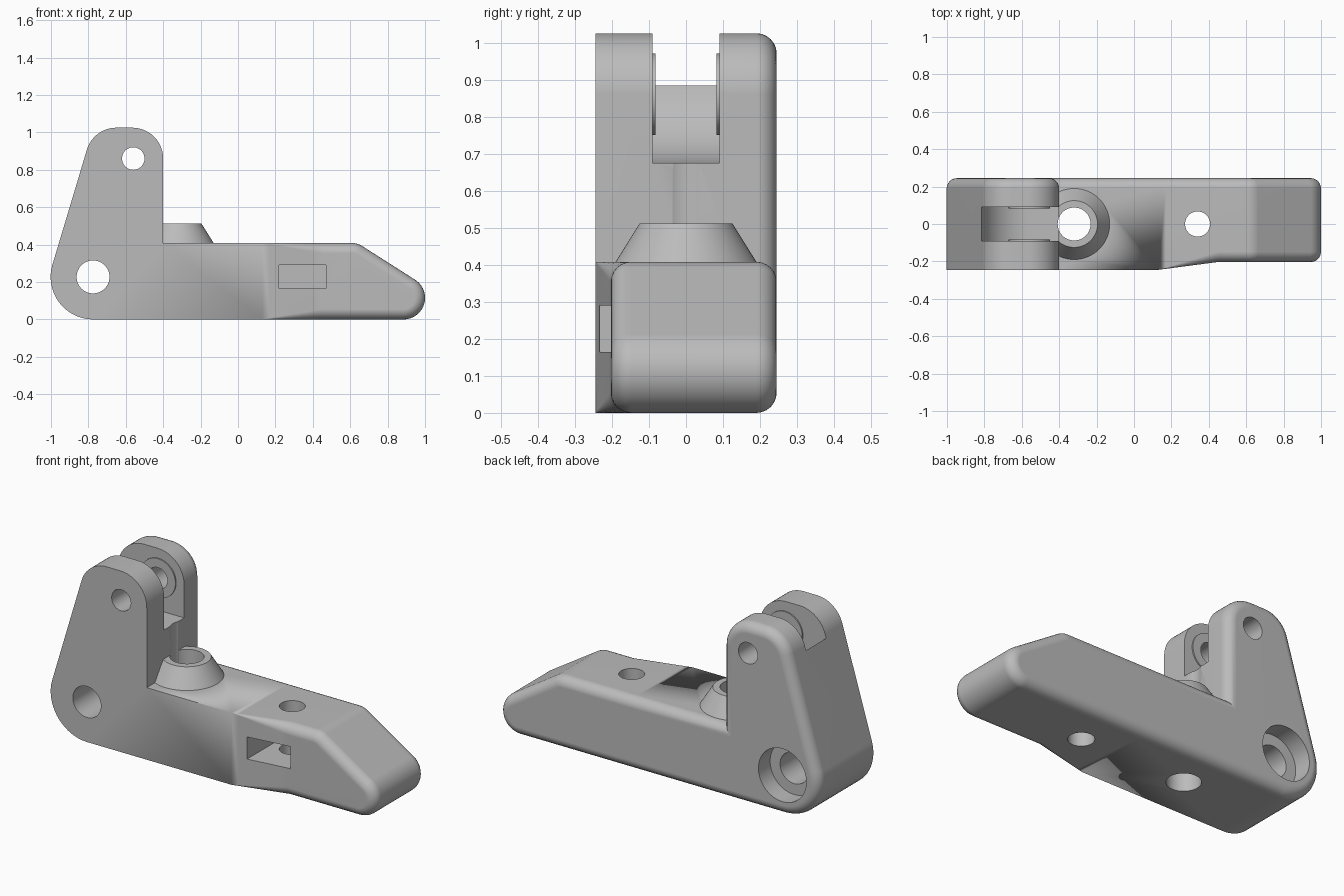
import bpy, bmesh
from math import radians, cos, sin, pi

cube = bpy.data.objects.get("Cube")
if cube:
    bpy.data.objects.remove(cube, do_unlink=True)

grey = bpy.data.materials.new("plain grey")
grey.use_nodes = True
grey.diffuse_color = (0.5, 0.5, 0.5, 1)
grey.node_tree.nodes["Principled BSDF"].inputs["Base Color"].default_value = (0.5, 0.5, 0.5, 1)

HALF = 0.245       # half of the body width
FILLET = 0.055     # rounding of the side edges
DECK = 0.408       # height of the arm's top
PIN = (-0.56, 0.86)
PIVOT = (-0.775, 0.227)
SOCKET_X, BOLT_X = -0.32, 0.34


def arc(cx, cz, r, start, end):
    """Points on an arc, each with its outward normal."""
    n = max(3, int(abs(end - start) / 6))
    angles = [radians(start + (end - start) * i / n) for i in range(n + 1)]
    return [(cx + r * cos(a), cz + r * sin(a), cos(a), sin(a)) for a in angles]


def make_object(name, bm):
    bmesh.ops.remove_doubles(bm, verts=bm.verts, dist=1e-5)
    bmesh.ops.recalc_face_normals(bm, faces=bm.faces)
    mesh = bpy.data.meshes.new(name)
    bm.to_mesh(mesh)
    bm.free()
    mesh.materials.append(grey)
    obj = bpy.data.objects.new(name, mesh)
    bpy.context.collection.objects.link(obj)
    return obj


def extrude_y(name, outline, y0, y1):
    bm = bmesh.new()
    rings = [[bm.verts.new((x, y, z)) for x, z in outline] for y in (y0, y1)]
    for ring in rings:
        bm.faces.new(ring)
    n = len(outline)
    for i in range(n):
        j = (i + 1) % n
        bm.faces.new((rings[0][i], rings[0][j], rings[1][j], rings[1][i]))
    return make_object(name, bm)


def cross_pin(name, center, r, y0, y1):
    outline = [(p[0], p[1]) for p in arc(*center, r, 0, 360)[:-1]]
    return extrude_y(name, outline, y0, y1)


def upright(name, x, r0, r1, z0, z1):
    bm = bmesh.new()
    bmesh.ops.create_cone(bm, cap_ends=True, segments=64, radius1=r0, radius2=r1, depth=z1 - z0)
    bmesh.ops.translate(bm, verts=bm.verts, vec=(x, 0, (z0 + z1) / 2))
    return make_object(name, bm)


def combine(target, tool, operation):
    mod = target.modifiers.new(tool.name, 'BOOLEAN')
    mod.operation, mod.solver, mod.object = operation, 'EXACT', tool
    tool.hide_render = True
    bpy.ops.object.select_all(action='DESELECT')
    bpy.context.view_layer.objects.active = target
    target.select_set(True)
    bpy.ops.object.modifier_apply(modifier=mod.name)
    bpy.data.objects.remove(tool, do_unlink=True)


# Side outline of the body, with a run of stations where the front tapers
taper_start, taper_end, steps = 0.13, 0.45, 8
stations = [taper_start + (taper_end - taper_start) * i / steps for i in range(steps + 1)]
outline = arc(*PIVOT, 0.227, 270, 163.6)
outline += arc(-0.65, 0.86, 0.165, 163.6, 90)
outline += arc(-0.565, 0.86, 0.165, 90, 0)
outline.append((-0.4, DECK, 1, 1))
top_first = len(outline)
outline += [(x, DECK, 0, 1) for x in stations]
outline += arc(0.61, DECK - 0.1, 0.1, 90, 57.5)
outline += arc(0.885, 0.115, 0.115, 57.5, -90)
outline += [(x, 0, 0, -1) for x in reversed(stations)]
count = len(outline)


def taper(x):
    return min(1, max(0, (x - taper_start) / (taper_end - taper_start)))


# Body: rings from the front cap, over the edge roundings, to the back cap
bm = bmesh.new()
rings = []
curve = [radians(90 * i / 6) for i in range(7)]
for a in reversed(curve):
    ring = []
    for x, z, nx, nz in outline:
        r = FILLET * taper(x)
        d = r * (1 - cos(a))
        y = -HALF + 0.042 * taper(x) + r * (1 - sin(a))
        ring.append(bm.verts.new((x - nx * d, y, z - nz * d)))
    rings.append(ring)
for a in curve:
    d = FILLET * (1 - cos(a))
    y = HALF - FILLET * (1 - sin(a))
    rings.append([bm.verts.new((x - nx * d, y, z - nz * d)) for x, z, nx, nz in outline])
for a, b in zip(rings, rings[1:]):
    for i in range(count):
        j = (i + 1) % count
        bm.faces.new((a[i], a[j], b[j], b[i]))
bm.faces.new(rings[-1])
front = rings[0]
bm.faces.new(front[:top_first + 1] + [front[-1]])
for i in range(steps):
    t, b = top_first + i, count - 1 - i
    bm.faces.new((front[t], front[t + 1], front[b - 1], front[b]))
bm.faces.new(front[top_first + steps:count - steps])
body = make_object("bracket_body", bm)

# Fork slot with a curved floor
slot = [(p[0], p[1]) for p in arc(PIN[0], 0.935, 0.26, 180, 270)]
slot += [(-0.3, 0.675), (-0.3, 1.2), (-0.82, 1.2)]
combine(body, extrude_y("fork_slot", slot, -0.09, 0.09), 'DIFFERENCE')

# Raised rings inside the fork, and the conical socket on the arm
for side in (-1, 1):
    ring = cross_pin("fork_ring", PIN, 0.11, *sorted((side * 0.083, side * 0.12)))
    combine(body, ring, 'UNION')
combine(body, upright("socket_cone", SOCKET_X, 0.215, 0.125, DECK - 0.04, 0.512), 'UNION')

# Holes, counterbore and nut pocket
cutters = [
    cross_pin("pin_hole", PIN, 0.06, -0.5, 0.5),
    cross_pin("pivot_hole", PIVOT, 0.088, -0.5, 0.5),
    cross_pin("pivot_counterbore", PIVOT, 0.15, 0.14, 0.5),
    upright("socket_hole", SOCKET_X, 0.088, 0.088, -0.2, 0.66),
    upright("bolt_hole", BOLT_X, 0.067, 0.067, -0.2, 0.7),
    extrude_y("nut_pocket", [(0.22, 0.165), (0.47, 0.165), (0.47, 0.29), (0.22, 0.29)], -0.5, 0.125),
]
# The socket bore also runs up the riser wall as far as the slot floor
cutters.append(upright("riser_groove", SOCKET_X, 0.088, 0.088, 0.5, 0.8))
for cutter in cutters:
    combine(body, cutter, 'DIFFERENCE')

# Smooth shading with crisp edges
bpy.ops.object.select_all(action='DESELECT')
bpy.context.view_layer.objects.active = body
body.select_set(True)
bpy.ops.object.shade_smooth_by_angle(angle=radians(30))
weighted = body.modifiers.new("weighted_normals", 'WEIGHTED_NORMAL')
weighted.keep_sharp = True
